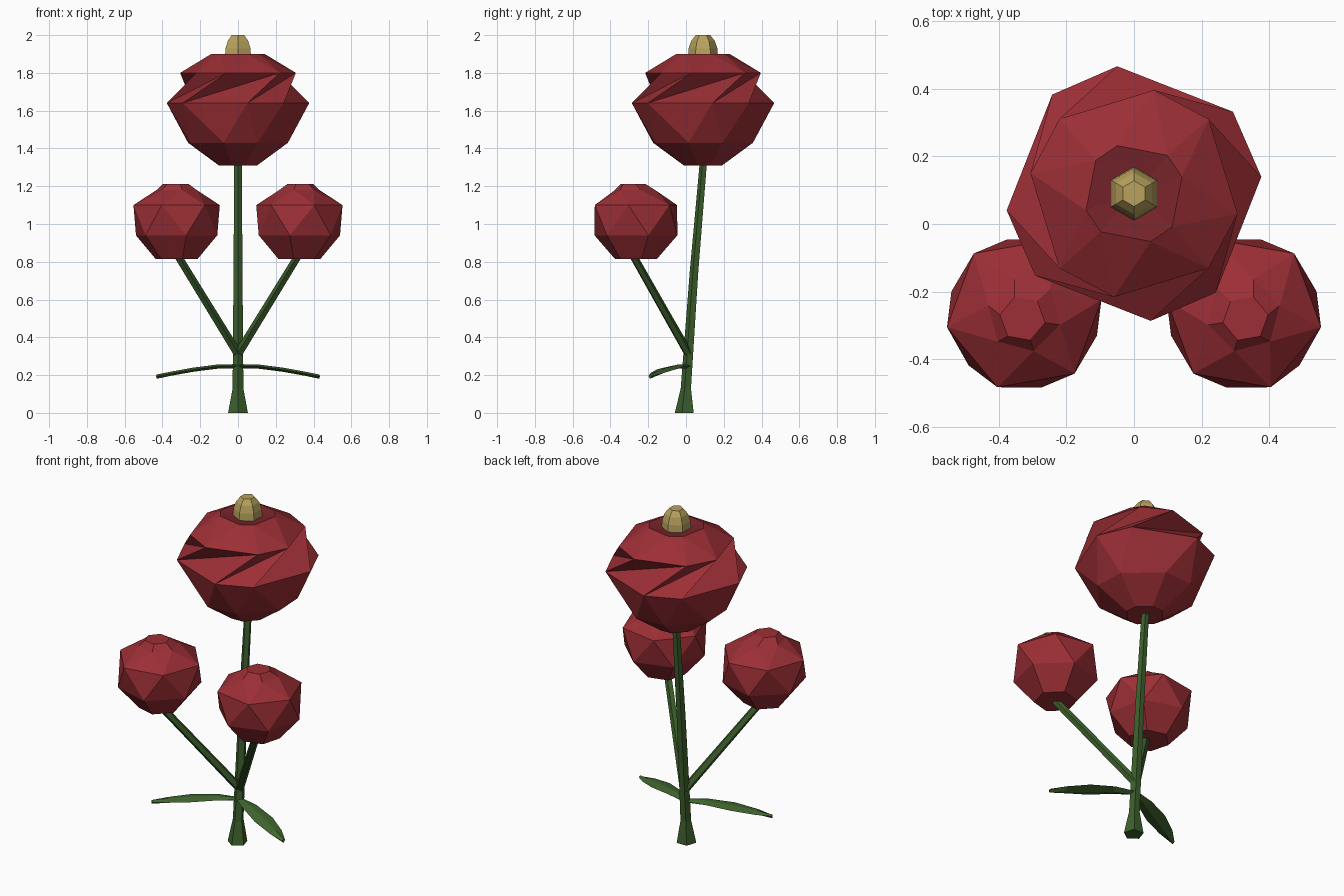
import bpy
import bmesh
from math import sin, cos, radians
from mathutils import Vector

if "Cube" in bpy.data.objects:
    bpy.data.objects.remove(bpy.data.objects["Cube"])


def material(name, color):
    m = bpy.data.materials.new(name)
    m.diffuse_color = (*color, 1)
    m.use_nodes = True
    m.node_tree.nodes["Principled BSDF"].inputs["Base Color"].default_value = m.diffuse_color
    return m


RED = material("petal_red", (0.33, 0.028, 0.036))
DARK = material("petal_dark", (0.19, 0.018, 0.024))
GREEN = material("stem_green", (0.045, 0.115, 0.025))
LEAF = material("leaf_green", (0.055, 0.14, 0.03))
GOLD = material("pistil_gold", (0.48, 0.36, 0.11))


def ring(center, radius, angles):
    """Horizontal ring of points; angles in degrees."""
    c = Vector(center)
    return [c + Vector((radius * cos(radians(a)), radius * sin(radians(a)), 0))
            for a in angles]


def even(n, start=0):
    return [start + 360 * i / n for i in range(n)]


def pairs(a, b):
    """Eight angles: a pair repeated every quarter turn."""
    return [x + 90 * k for k in range(4) for x in (a, b)]


def loft(name, rings, mat, diagonals=None, mirror=False):
    """Skin a list of rings. Diagonal '/' joins low i to high i+1, '\\' the other way, '-' a quad."""
    bm = bmesh.new()
    vs = [[bm.verts.new((-p.x, p.y, p.z) if mirror else p) for p in r] for r in rings]
    n = len(rings[0])
    diagonals = diagonals or "-" * (len(rings) - 1)
    for lo, hi, d in zip(vs, vs[1:], diagonals):
        for i in range(n):
            a, b, c, e = lo[i], lo[(i + 1) % n], hi[(i + 1) % n], hi[i]
            if d == "/":
                bm.faces.new((a, b, c))
                bm.faces.new((a, c, e))
            elif d == "\\":
                bm.faces.new((a, b, e))
                bm.faces.new((b, c, e))
            else:
                bm.faces.new((a, b, c, e))
    bm.faces.new(vs[0][::-1])
    bm.faces.new(vs[-1])
    bmesh.ops.recalc_face_normals(bm, faces=bm.faces)
    me = bpy.data.meshes.new(name)
    bm.to_mesh(me)
    bm.free()
    me.materials.append(mat)
    ob = bpy.data.objects.new(name, me)
    bpy.context.collection.objects.link(ob)
    return ob


# Main stem with flared foot
five = even(5, -90)
loft("main_stem", [ring((0, -0.004, 0), 0.055, five), ring((0, 0.002, 0.13), 0.03, five),
                   ring((0, 0.045, 0.75), 0.025, five), ring((0, 0.095, 1.34), 0.021, five)], GREEN)

# Large bloom: twisted rings of eight, with concave petal folds
Y = 0.09
bloom = loft("large_bloom", [
    ring((0, Y, 1.31), 0.105, pairs(-16, 22)),
    ring((0, Y, 1.43), 0.275, pairs(-16, 22)),
    ring((0, Y, 1.64), 0.38, pairs(7.5, 39.6)),
    ring((0, Y, 1.80), 0.312, pairs(45, 79)),
    ring((0, Y, 1.90), 0.15, pairs(19, 49)),
    ring((0, Y, 1.885), 0.05, pairs(19, 49))], RED, "-\\//-")
bloom.data.materials.append(DARK)
for p in bloom.data.polygons:
    if p.center.z > 1.88:
        p.material_index = 1

# Pistil
six = even(6, 30)
loft("pistil", [ring((0, Y, z), r, six) for z, r in
                ((1.88, 0.08), (1.93, 0.076), (1.97, 0.062), (2.0, 0.038))], GOLD)

for side, flip in (("left", False), ("right", True)):
    # Side bud
    C = (-0.325, -0.265)
    loft(side + "_bud", [
        ring((*C, 0.815), 0.115, even(6, 45)),
        ring((*C, 0.94), 0.225, even(6, 43)),
        ring((*C, 1.10), 0.232, even(6, 70)),
        ring((-0.325, -0.27, 1.18), 0.11, even(6, 105)),
        ring((-0.33, -0.28, 1.213), 0.068, even(6, 110))], RED, "-\\\\-", flip)

    # Side branch
    p0, p1 = Vector((0, 0.015, 0.31)), Vector((-0.325, -0.285, 0.84))
    turn = Vector((0, 0, 1)).rotation_difference(p1 - p0)
    branch = [[p + turn @ q for q in ring((0, 0, 0), r, even(5))]
              for p, r in ((p0, 0.024), (p1, 0.021))]
    loft(side + "_branch", branch, GREEN, None, flip)

    # Leaf: thin diamond sections along a drooping path
    root, tip = Vector((0, 0.01, 0.25)), Vector((-0.43, -0.19, 0.195))
    across = Vector((-0.42, 0.9, 0)).normalized()
    up = Vector((0, 0, 1))
    sections = []
    for t, w, rise in ((0, 0.018, 0), (0.25, 0.042, 0.012), (0.55, 0.055, 0.012),
                       (0.82, 0.038, 0.006), (1, 0.01, 0)):
        c = root.lerp(tip, t) + up * rise
        sections.append([c + across * w, c + up * 0.008, c - across * w, c - up * 0.014])
    loft(side + "_leaf", sections, LEAF, None, flip)
